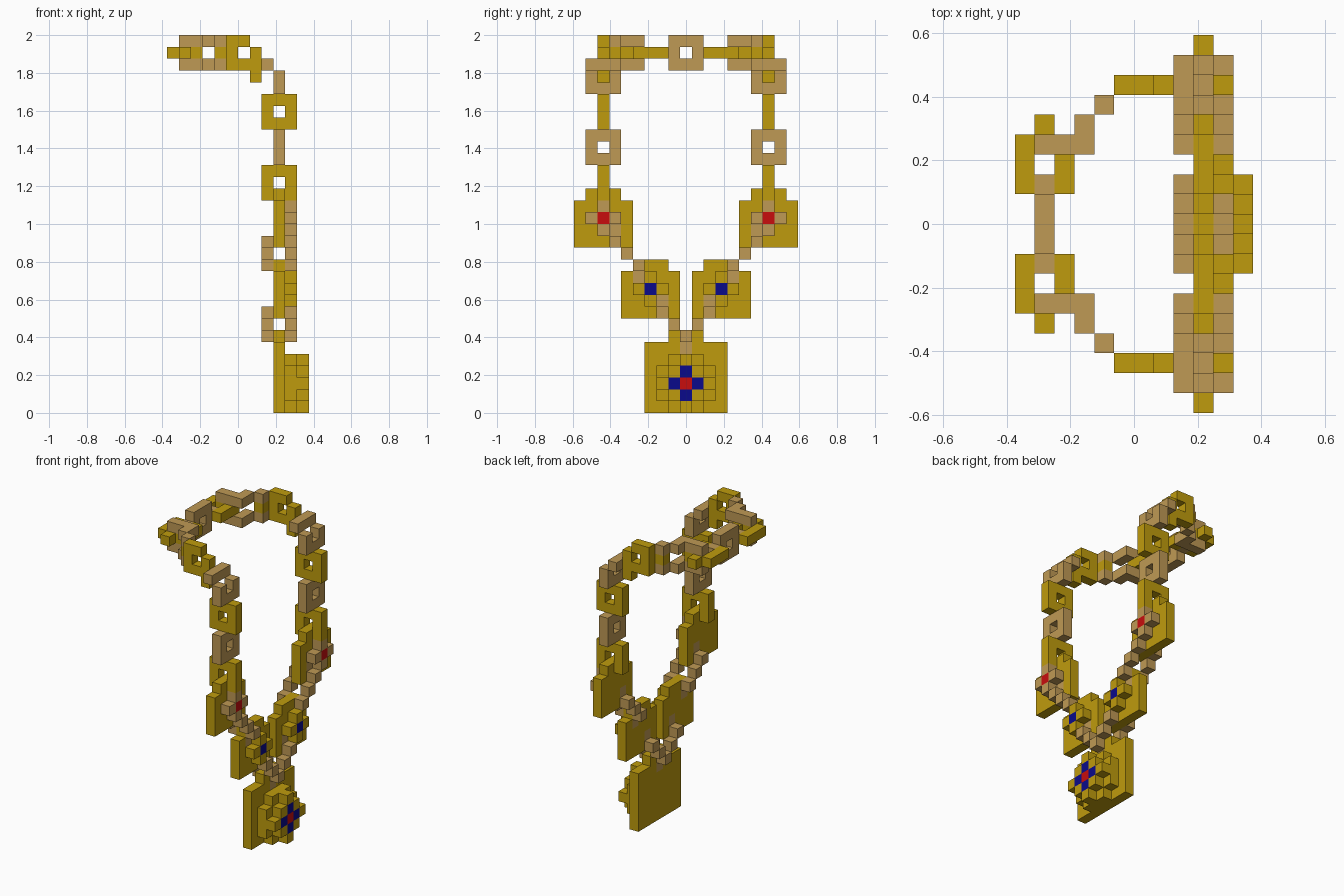
import bpy, bmesh
from mathutils import Vector

if "Cube" in bpy.data.objects:
    bpy.data.objects.remove(bpy.data.objects["Cube"], do_unlink=True)

V = 2 / 32  # size of one block


def material(name, rgb):
    m = bpy.data.materials.new(name)
    m.use_nodes = True
    m.diffuse_color = (*rgb, 1)
    bsdf = m.node_tree.nodes["Principled BSDF"]
    bsdf.inputs["Base Color"].default_value = (*rgb, 1)
    bsdf.inputs["Roughness"].default_value = 0.7
    return m


GOLD, TAN, RED, BLUE = range(4)
MATS = [material("gold", (0.52, 0.33, 0.004)), material("tan", (0.52, 0.32, 0.09)),
        material("ruby_red", (0.58, 0.004, 0.004)), material("sapphire_blue", (0.003, 0.003, 0.26))]


def block(a, b, colour):
    """Cells of a solid block between two corner cells, inclusive."""
    return {(i, j, k): colour for i in range(a[0], b[0] + 1)
            for j in range(a[1], b[1] + 1) for k in range(a[2], b[2] + 1)}


def cells_of(colour, *cells):
    return {c: colour for c in cells}


def build(name, cells):
    """Skin a set of block cells with only its outer faces."""
    bm = bmesh.new()
    for c, colour in cells.items():
        for axis in range(3):
            for s in (-1, 1):
                n = list(c)
                n[axis] += s
                if tuple(n) in cells:
                    continue
                u, w = (axis + 1) % 3, (axis + 2) % 3
                corners = []
                for du, dw in ((0, 0), (1, 0), (1, 1), (0, 1))[::s]:
                    p = Vector(c)
                    p[axis] += (s + 1) / 2
                    p[u] += du
                    p[w] += dw
                    corners.append(bm.verts.new((p - Vector((6, 9.5, 0))) * V))
                bm.faces.new(corners).material_index = colour
    bmesh.ops.remove_doubles(bm, verts=bm.verts, dist=V / 100)
    me = bpy.data.meshes.new(name)
    bm.to_mesh(me)
    bm.free()
    for m in MATS:
        me.materials.append(m)
    bpy.context.collection.objects.link(bpy.data.objects.new(name, me))


def build_pair(name, cells):
    """Build a part on the front side and its mirror on the back side."""
    build("front_" + name, cells)
    build("back_" + name, {(i, 18 - j, k): c for (i, j, k), c in cells.items()})


def plus(i, j, k, arm, centre):
    """Raised cross with a stone in its centre."""
    d = cells_of(arm, (i, j - 1, k), (i, j + 1, k), (i, j, k - 1), (i, j, k + 1))
    d[(i, j, k)] = centre
    return d


def upright_ring(k):
    """Gold link lying in the x-z plane."""
    d = block((8, 2, k), (10, 2, k + 2), GOLD)
    del d[(9, 2, k + 1)]
    return d


# Main pendant: plate, hanging loop, stepped boss and stone flower
pendant = block((9, 6, 0), (9, 12, 5), GOLD)
pendant |= block((9, 8, 6), (9, 10, 6), GOLD)
for j in range(7, 12):
    for k in range(5):
        dj, dk = abs(j - 9), abs(k - 2)
        if dj + dk < 4:
            pendant[(10, j, k)] = GOLD
        if dj + dk < 3:
            pendant[(11, j, k)] = GOLD
pendant |= plus(11, 9, 2, BLUE, RED)
pendant |= cells_of(TAN, (9, 9, 5), (8, 9, 6), (10, 9, 6))
build("pendant", pendant)

# Blue stone plates
plate = block((9, 4, 8), (9, 8, 11), GOLD) | block((9, 5, 12), (9, 7, 12), GOLD)
plate |= plus(10, 6, 10, GOLD, BLUE) | cells_of(TAN, (9, 7, 9), (9, 5, 11))
build_pair("blue_stone_plate", plate)

# Red stone plates
plate = block((9, 0, 14), (9, 4, 17), GOLD) | block((9, 1, 18), (9, 3, 18), GOLD)
plate |= plus(10, 2, 16, TAN, RED) | cells_of(TAN, (9, 3, 15))
build_pair("red_stone_plate", plate)

# Diagonal links joining the plates
build_pair("lower_diagonal_link", cells_of(TAN, *[(i, j, 15 - j) for i in (8, 10) for j in (7, 8)]))
build_pair("middle_diagonal_link", cells_of(TAN, *[(i, j, 17 - j) for i in (8, 10) for j in (3, 4, 5)]))

# Straight chain
ring = upright_ring(18)
del ring[(9, 2, 18)]
build_pair("lower_gold_link", ring)
ring = block((9, 1, 21), (9, 3, 23), TAN)
del ring[(9, 2, 22)]
build_pair("lower_tan_link", ring)
build_pair("upper_gold_link", upright_ring(24))

# Leaning tan link at the shoulder
ring = block((9, 1, 27), (9, 3, 28), TAN) | block((8, 1, 29), (8, 3, 29), TAN)
del ring[(9, 2, 28)]
build_pair("shoulder_tan_link", ring)

# Leaning gold link over the shoulder
ring = block((7, 2, 28), (7, 2, 30), GOLD) | block((5, 2, 29), (6, 2, 31), GOLD)
del ring[(6, 2, 30)]
build_pair("shoulder_gold_link", ring)

# Diagonal tan link behind the neck
ring = cells_of(TAN, *[(i, j, k) for k in (29, 31)
                       for i, j in ((4, 3), (3, 4), (3, 5), (2, 5), (1, 5))])
ring[(4, 3, 30)] = GOLD
build_pair("neck_diagonal_link", ring)

# Flat gold link behind the neck
ring = block((0, 5, 30), (2, 7, 30), GOLD) | cells_of(GOLD, (1, 4, 30))
del ring[(1, 6, 30)]
ring[(1, 7, 30)] = TAN
build_pair("neck_flat_link", ring)

# Closing link at the nape
ring = block((1, 8, 29), (1, 10, 31), TAN)
del ring[(1, 9, 30)]
build("nape_link", ring)
